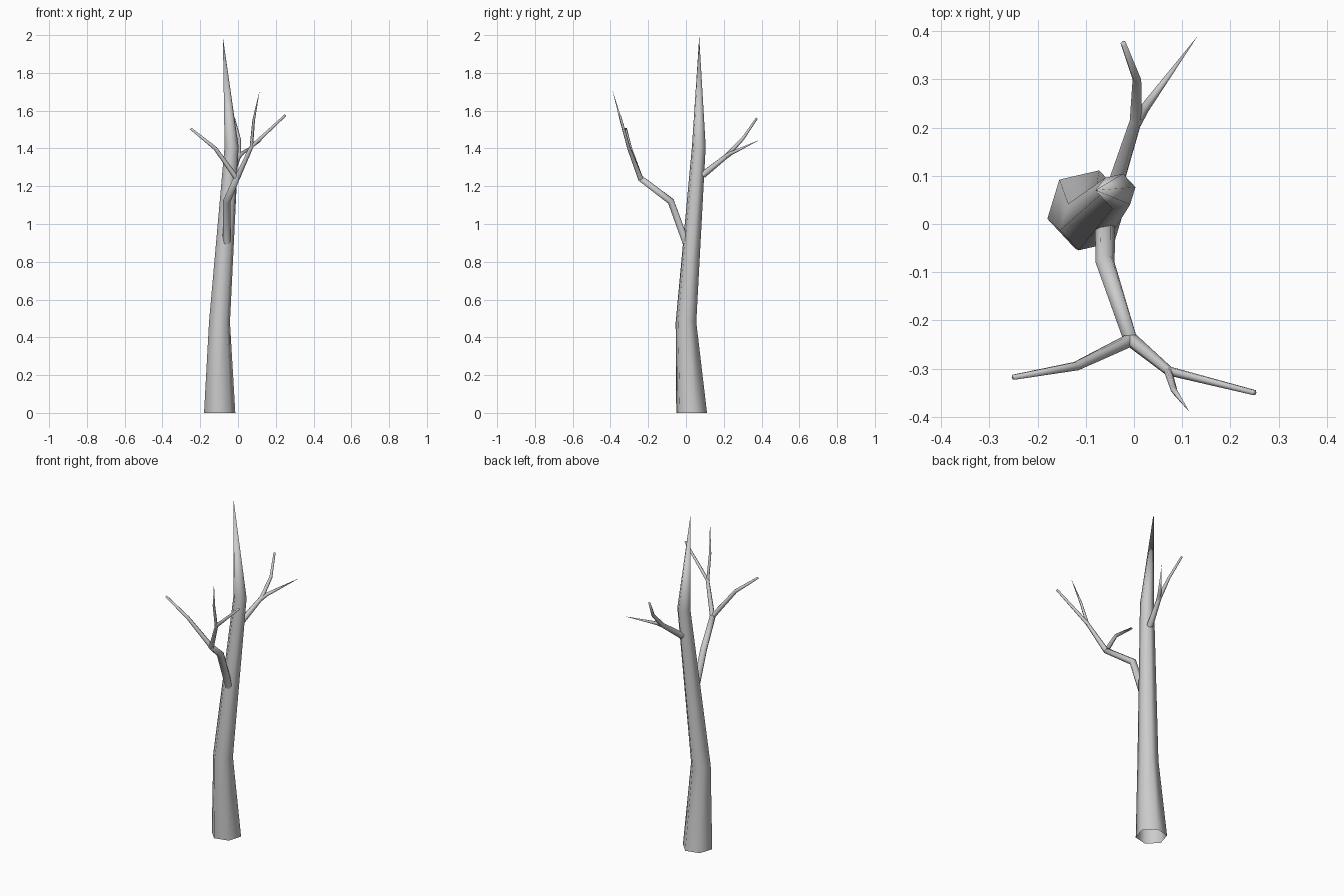
import bpy
import bmesh
from math import cos, sin, pi, radians
from mathutils import Vector

cube = bpy.data.objects.get("Cube")
if cube:
    bpy.data.objects.remove(cube, do_unlink=True)

bark = bpy.data.materials.new("grey_bark")
bark.use_nodes = True
bark.diffuse_color = (0.6, 0.6, 0.6, 1)
bark.node_tree.nodes["Principled BSDF"].inputs["Base Color"].default_value = (0.6, 0.6, 0.6, 1)


def limb(name, path, sides=6, turn=0.0, level=False, cap_end=True):
    """Tapered tube along (x, y, z, radius) points; a zero radius makes a tip."""
    bm = bmesh.new()
    points = [Vector(p[:3]) for p in path]
    rings = []
    for i, point in enumerate(points):
        radius = path[i][3]
        if radius == 0:
            rings.append([bm.verts.new(point)])
            continue
        # Ring plane bisects the neighbouring segments
        ahead = (points[min(i + 1, len(points) - 1)] - point).normalized()
        behind = (point - points[max(i - 1, 0)]).normalized()
        axis = Vector((0, 0, 1)) if level else (ahead + behind).normalized()
        u = Vector((0, 1, 0)).cross(axis).normalized()
        v = axis.cross(u)
        angles = [turn + 2 * pi * k / sides for k in range(sides)]
        rings.append([bm.verts.new(point + radius * (u * cos(a) + v * sin(a))) for a in angles])
    for low, high in zip(rings, rings[1:]):
        for k in range(sides):
            n = (k + 1) % sides
            if len(high) == 1:
                bm.faces.new((low[k], low[n], high[0]))
            else:
                bm.faces.new((low[k], low[n], high[n], high[k]))
    if cap_end and len(rings[-1]) > 1:
        bm.faces.new(rings[-1])
    bm.normal_update()
    mesh = bpy.data.meshes.new(name)
    bm.to_mesh(mesh)
    bm.free()
    mesh.materials.append(bark)
    mesh.polygons.foreach_set("use_smooth", [True] * len(mesh.polygons))
    obj = bpy.data.objects.new(name, mesh)
    bpy.context.collection.objects.link(obj)
    return obj


# Trunk, open at the foot and ending in a spike
limb("trunk", [(-0.097, 0.03, 0, 0.085), (-0.098, 0, 0.48, 0.057),
               (-0.034, 0.068, 1.41, 0.038), (-0.08, 0.07, 1.99, 0)],
     turn=radians(13), level=True)

# Front branch and its forks
limb("front_branch", [(-0.06, 0.0, 0.90, 0.021), (-0.06, -0.08, 1.12, 0.02),
                      (-0.006, -0.245, 1.245, 0.016)])
limb("front_fork_right", [(-0.006, -0.24, 1.24, 0.014), (-0.12, -0.295, 1.40, 0.010),
                          (-0.25, -0.318, 1.505, 0.006)])
limb("front_fork_left", [(-0.006, -0.24, 1.24, 0.015), (0.072, -0.305, 1.41, 0.010),
                         (0.25, -0.35, 1.575, 0.006)])
limb("front_twig", [(0.07, -0.303, 1.40, 0.009), (0.083, -0.345, 1.55, 0.007),
                    (0.115, -0.39, 1.71, 0)])

# Back branch and its twig
limb("back_branch", [(-0.036, 0.09, 1.26, 0.018), (0.004, 0.215, 1.36, 0.013),
                     (0.006, 0.30, 1.45, 0.009), (-0.022, 0.375, 1.56, 0.006)])
limb("back_twig", [(0.004, 0.21, 1.355, 0.012), (0.022, 0.24, 1.375, 0.010),
                   (0.132, 0.39, 1.445, 0)])
